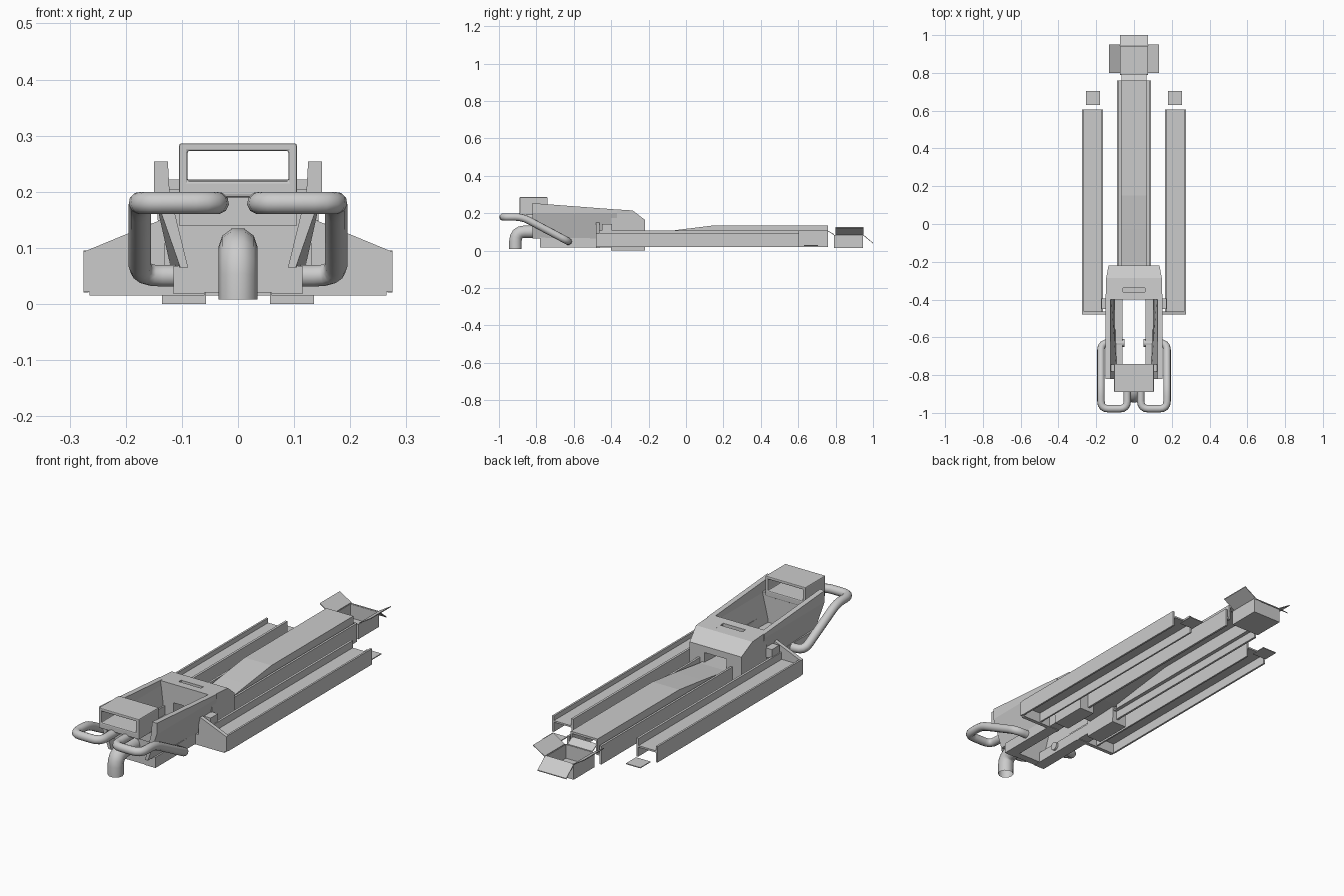
import bpy, bmesh, math
from mathutils import Vector

if "Cube" in bpy.data.objects:
    bpy.data.objects.remove(bpy.data.objects["Cube"])


def add_mesh(name, verts, faces):
    me = bpy.data.meshes.new(name)
    me.from_pydata(verts, [], faces)
    bm = bmesh.new()
    bm.from_mesh(me)
    bmesh.ops.recalc_face_normals(bm, faces=bm.faces)
    bm.to_mesh(me)
    bm.free()
    ob = bpy.data.objects.new(name, me)
    bpy.context.collection.objects.link(ob)
    return ob


def loft(name, a, b):
    """Closed solid between two matching outlines."""
    n = len(a)
    faces = [(i, (i + 1) % n, n + (i + 1) % n, n + i) for i in range(n)]
    return add_mesh(name, list(a) + list(b), faces + [tuple(range(n)), tuple(range(n, 2 * n))])


def box(name, x, y, z):
    ring = [(x[0], z[0]), (x[1], z[0]), (x[1], z[1]), (x[0], z[1])]
    return loft(name, [(p, y[0], q) for p, q in ring], [(p, y[1], q) for p, q in ring])


def along_y(name, prof, y0, y1):
    return loft(name, [(x, y0, z) for x, z in prof], [(x, y1, z) for x, z in prof])


def along_x(name, prof, x0, x1):
    return loft(name, [(x0, y, z) for y, z in prof], [(x1, y, z) for y, z in prof])


def bevel(ob, w, seg=2):
    m = ob.modifiers.new("bevel", 'BEVEL')
    m.width, m.segments = w, seg
    m.limit_method = 'ANGLE'


def mirror(ob):
    m = ob.modifiers.new("mirror", 'MIRROR')
    m.use_axis[0] = True
    return ob


def tube(name, pts, r, bend, res=3, caps=True):
    """Round tube with rounded corners."""
    pts = [Vector(p) for p in pts]
    path = [pts[0]]
    for p, q, s in zip(pts, pts[1:], pts[2:]):
        a = q + (p - q).normalized() * bend
        b = q + (s - q).normalized() * bend
        for i in range(5):
            t = i / 4
            path.append(a * (1 - t) ** 2 + q * 2 * t * (1 - t) + b * t * t)
    path.append(pts[-1])
    cu = bpy.data.curves.new(name, 'CURVE')
    cu.dimensions = '3D'
    cu.bevel_depth, cu.bevel_resolution = r, res
    cu.use_fill_caps = caps
    sp = cu.splines.new('POLY')
    sp.points.add(len(path) - 1)
    for sp_p, p in zip(sp.points, path):
        sp_p.co = (*p, 1)
    ob = bpy.data.objects.new(name, cu)
    bpy.context.collection.objects.link(ob)
    return ob


# Outer running rails: H-shaped channels with a raised floor
rail = [(0.165, 0.02), (0.173, 0.02), (0.173, 0.065), (0.266, 0.065), (0.266, 0.02), (0.275, 0.02),
        (0.275, 0.095), (0.266, 0.095), (0.266, 0.073), (0.176, 0.073), (0.176, 0.107), (0.165, 0.107)]
mirror(along_y("side_rail", rail, -0.465, 0.605))
mirror(box("rail_end_plate", (0.18, 0.255), (0.63, 0.705), (0.025, 0.029)))

# Front cross plate joining the rails
plate = [(0.265, 0.015), (0.265, 0.022), (0.275, 0.022), (0.275, 0.093), (0.13, 0.153), (0.13, 0.065),
         (0.06, 0.065), (0.06, 0.015)]
mirror(loft("cross_plate", [(x, -0.48, z) for x, z in plate], [(x, -0.462, z) for x, z in plate]))
mirror(box("plate_block", (0.135, 0.172), (-0.45, -0.395), (0.1, 0.143)))

# Central track: flanges, ramped floor and its skirts
mirror(box("track_flange", (0.08, 0.09), (-0.24, 0.76), (0.02, 0.107)))
top = [(-0.38, 0.082), (-0.2, 0.09), (-0.03, 0.113), (0.15, 0.135), (0.76, 0.135)]
along_x("track_floor", top + [(y, z - 0.01) for y, z in reversed(top)], -0.07, 0.07)
skirt = top[1:] + [(0.76, 0.06), (-0.2, 0.06)]
mirror(along_x("track_skirt", skirt, 0.062, 0.07))
mirror(box("track_web", (0.065, 0.085), (-0.24, 0.76), (0.06, 0.068)))

# Open carton at the back, with four folded-out flaps
t = 0.004
mirror(box("carton_side", (0.071, 0.075), (0.79, 0.945), (0.015, 0.085)))
for y in (0.79, 0.941):
    box("carton_end", (-0.075, 0.075), (y, y + t), (0.015, 0.085))
box("carton_floor", (-0.075, 0.075), (0.79, 0.945), (0.015, 0.02))
mirror(along_y("carton_side_flap", [(0.073, 0.085), (0.133, 0.122), (0.133, 0.126), (0.073, 0.089)], 0.8, 0.95))
along_x("carton_back_flap", [(0.943, 0.085), (1.0, 0.038), (1.0, 0.042), (0.943, 0.09)], -0.075, 0.075)
along_x("carton_front_flap", [(0.792, 0.083), (0.755, 0.105), (0.755, 0.109), (0.792, 0.088)], -0.065, 0.065)

# Housing that the track runs into, with a tunnel through the middle
prof = [(-0.4, 0.005), (-0.22, 0.005), (-0.22, 0.165), (-0.285, 0.215), (-0.4, 0.222)]
mirror(loft("housing_side", [(0.058, y, max(z, 0)) for y, z in prof],
            [((0.135 if z < 0.1 or y > -0.25 else 0.147), y, z) for y, z in prof]))
along_x("housing_roof", [(-0.4, 0.135), (-0.22, 0.135), (-0.22, 0.165), (-0.285, 0.215), (-0.34, 0.218),
                         (-0.34, 0.19), (-0.36, 0.19), (-0.36, 0.22), (-0.4, 0.222)], -0.06, 0.06)
mirror(box("housing_foot", (0.057, 0.135), (-0.4, -0.22), (0.0, 0.02)))

# Slanted side panels leading to the front
def section(y, zt, xl):
    return [(x, y, z) for x, z in [(0.15, zt), (0.15, 0.2), (xl, 0.065), (xl - 0.014, 0.065),
                                   (0.122, 0.2), (0.125, zt)]]
mirror(loft("side_panel", section(-0.82, 0.254, 0.103), section(-0.37, 0.22, 0.12)))

# Low frame rails and front wall
mirror(box("base_rail", (0.06, 0.115), (-0.78, -0.38), (0.018, 0.068)))
mirror(box("rail_lip", (0.1, 0.107), (-0.78, -0.38), (0.06, 0.11)))
wall = [(-0.06, 0.02), (0.06, 0.02), (0.098, 0.065), (0.125, 0.205), (-0.125, 0.205), (-0.098, 0.065)]
along_y("front_wall", wall, -0.78, -0.745)

# Open hood at the front top
fr = [(-0.105, 0.19), (0.105, 0.19), (0.105, 0.286), (-0.105, 0.286)]
op = [(-0.09, 0.22), (0.09, 0.22), (0.09, 0.273), (-0.09, 0.273)]
v = [(x, y, z) for y in (-0.89, -0.74) for r in (fr, op) for x, z in r]
f = []
for i in range(4):
    j = (i + 1) % 4
    f += [(i, j, 4 + j, 4 + i), (8 + i, 8 + j, 12 + j, 12 + i), (i, j, 8 + j, 8 + i),
          (4 + i, 4 + j, 12 + j, 12 + i)]
bevel(add_mesh("front_hood", v, f), 0.004)
box("hood_backing", (-0.105, 0.105), (-0.795, -0.75), (0.14, 0.2))

# Down-turned outlet pipe
pipe = tube("outlet_pipe", [(0, -0.912, 0.008), (0, -0.912, 0.101), (0, -0.76, 0.101)], 0.035, 0.05, caps=False)

# Bent carrying handles, one each side
handles = []
for s in (-1, 1):
    pts = [(0.05, -0.63, 0.05), (0.175, -0.63, 0.05), (0.175, -0.875, 0.18), (0.175, -0.978, 0.18),
           (0.036, -0.978, 0.18), (0.036, -0.76, 0.18)]
    handles.append(tube("handle", [(x * s, y, z) for x, y, z in pts], 0.02, 0.04))

# Smooth shading for the tubes
for ob in [pipe] + handles:
    bpy.ops.object.select_all(action='DESELECT')
    ob.select_set(True)
    bpy.context.view_layer.objects.active = ob
    bpy.ops.object.convert(target='MESH')
    bpy.ops.object.shade_smooth_by_angle(angle=math.radians(40))
